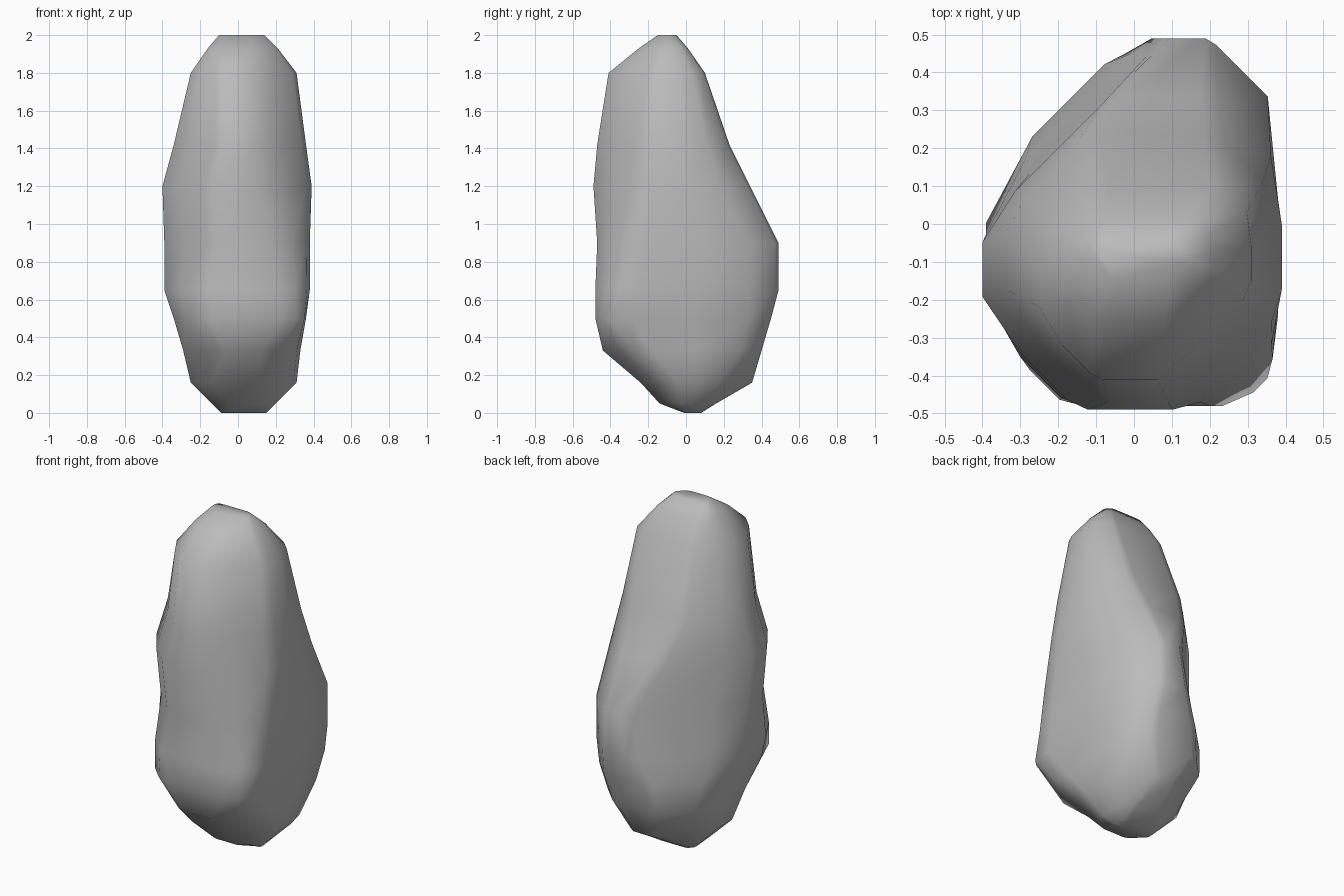
import bpy
import bmesh
from mathutils import Vector

default_cube = bpy.data.objects.get("Cube")
if default_cube:
    bpy.data.objects.remove(default_cube, do_unlink=True)


def make_material(name, colour):
    mat = bpy.data.materials.new(name)
    mat.use_nodes = True
    mat.diffuse_color = colour
    mat.node_tree.nodes["Principled BSDF"].inputs["Base Color"].default_value = colour
    return mat


# Part of each side that stays flat (E, NE, N, NW, W, SW, S, SE); the rest is worn off
flats = [(.15, .6), (.15, .9), (.1, .9), (.1, .75), (.2, .8), (.4, .9), (.1, .9), (.45, .9)]


def worn_octagon(z, east, north_east, north, north_west, west, south_west, south, south_east):
    """Eight-sided slice with worn corners, given how far it reaches each way.
    Diagonal reaches are measured as the sum of the two axis offsets."""
    corners = [Vector((x, y, z)) for x, y in (
        (east, south_east * -1 + east), (east, north_east - east),
        (north_east - north, north), (north - north_west, north),
        (-west, north_west - west), (-west, west - south_west),
        (south - south_west, -south), (south_east - south, -south),
    )]
    points = []
    for i, (start, end) in enumerate(flats):
        a, b = corners[i], corners[(i + 1) % len(corners)]
        points += [a.lerp(b, start), a.lerp(b, end)]
    return points


# Slices of the boulder: height, then reach E, NE, N, NW, W, SW, S, SE
slices = [
    (0.00, .15, .20, .08, .14, .09, .08, .01, .15),
    (0.05, .20, .29, .16, .21, .14, .20, .14, .25),
    (0.16, .31, .46, .35, .35, .25, .37, .24, .39),
    (0.33, .33, .60, .40, .50, .29, .52, .44, .59),
    (0.50, .36, .67, .45, .50, .34, .66, .48, .76),
    (0.65, .38, .69, .49, .46, .39, .65, .48, .72),
    (0.90, .38, .69, .49, .41, .39, .60, .47, .68),
    (1.20, .39, .54, .34, .40, .40, .64, .49, .62),
    (1.42, .36, .45, .23, .36, .34, .56, .47, .58),
    (1.80, .31, .33, .10, .20, .25, .51, .41, .49),
    (1.93, .21, .18, .01, .10, .16, .35, .25, .35),
    (2.00, .14, .06, -.05, .03, .10, .20, .15, .24),
]

# Boulder body: skin the slices and close both ends
bm = bmesh.new()
rings = [[bm.verts.new(p) for p in worn_octagon(*row)] for row in slices]
for low, high in zip(rings, rings[1:]):
    for i in range(len(low)):
        j = (i + 1) % len(low)
        bm.faces.new((low[i], low[j], high[j], high[i]))
bm.faces.new(rings[0][::-1])
bm.faces.new(rings[-1])
bmesh.ops.recalc_face_normals(bm, faces=bm.faces)
for face in bm.faces:
    face.smooth = True

mesh = bpy.data.meshes.new("boulder")
bm.to_mesh(mesh)
bm.free()
boulder = bpy.data.objects.new("boulder", mesh)
bpy.context.collection.objects.link(boulder)
mesh.materials.append(make_material("stone grey", (0.5, 0.5, 0.5, 1.0)))
